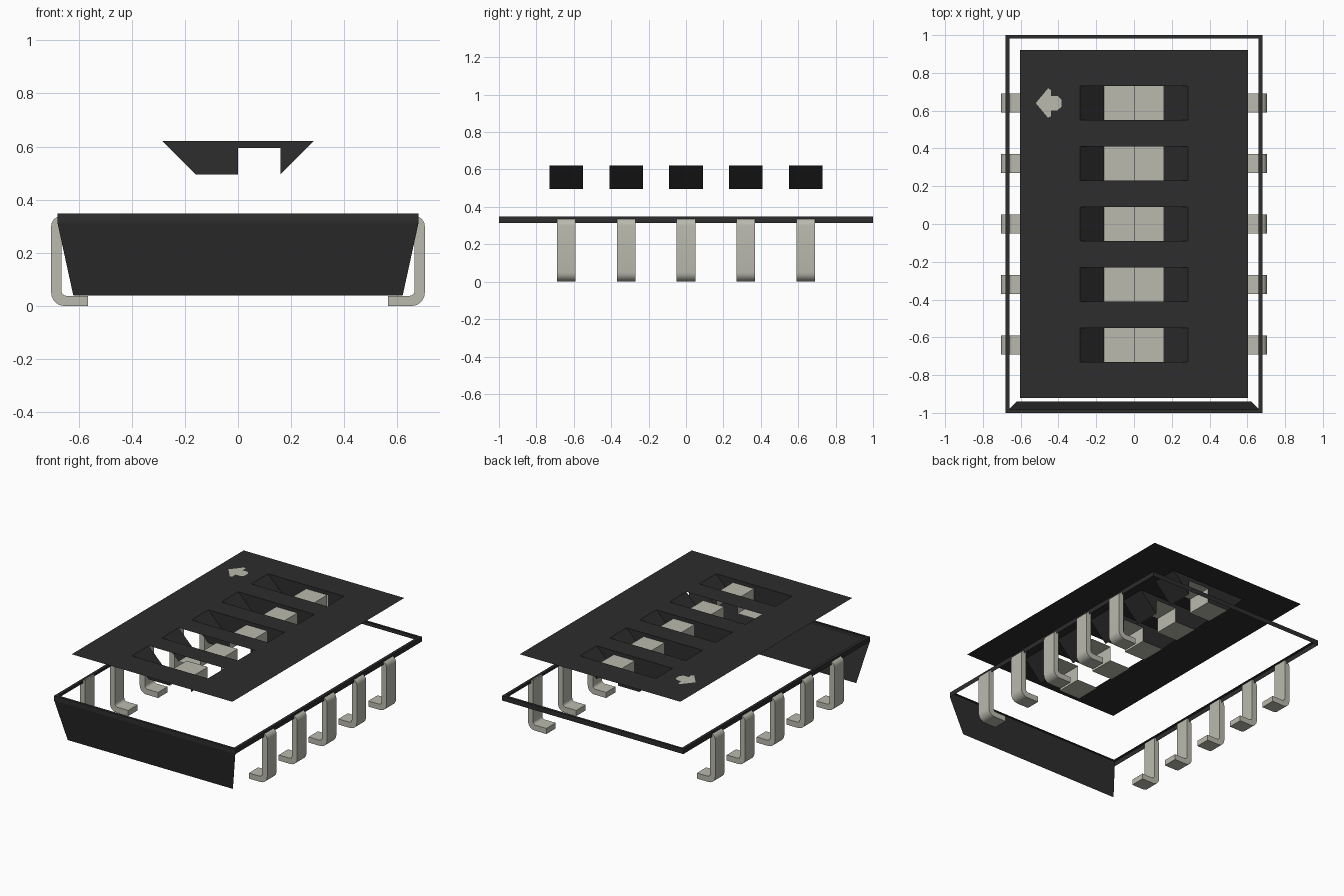
import bpy, bmesh, math

cube = bpy.data.objects.get("Cube")
if cube:
    bpy.data.objects.remove(cube, do_unlink=True)


def material(name, rgb):
    m = bpy.data.materials.new(name)
    m.use_nodes = True
    m.diffuse_color = (*rgb, 1)
    m.node_tree.nodes["Principled BSDF"].inputs["Base Color"].default_value = (*rgb, 1)
    return m


DARK = material("dark plastic", (0.026, 0.026, 0.026))
PALE = material("pale grey", (0.49, 0.49, 0.425))


def sheet(name, faces, mat):
    """Object made of flat polygons, welded where they touch."""
    bm = bmesh.new()
    for pts in faces:
        bm.faces.new([bm.verts.new(p) for p in pts])
    bmesh.ops.remove_doubles(bm, verts=bm.verts, dist=0.0001)
    me = bpy.data.meshes.new(name)
    bm.to_mesh(me)
    bm.free()
    me.materials.append(mat)
    ob = bpy.data.objects.new(name, me)
    bpy.context.collection.objects.link(ob)
    return ob


def rect(x, y, z):
    return [(-x, -y, z), (x, -y, z), (x, y, z), (-x, y, z)]


def loft(a, b):
    return [(a[i - 1], a[i], b[i], b[i - 1]) for i in range(len(a))]


def arc(cx, cz, r, start, end, n=6):
    angles = [math.radians(start + (end - start) * i / n) for i in range(n + 1)]
    return [(cx + r * math.cos(t), cz + r * math.sin(t)) for t in angles]


ROWS = [0.64, 0.32, 0.0, -0.32, -0.64]
TOP, FLOOR, KNOB = 0.62, 0.495, 0.595
HALF = 0.09      # half width of a well
WELL = 0.285     # half length of a well at the top
BASE = 0.16      # half length of a well at the floor

# Body rim: outer band with a narrow ledge on top
low, high = rect(0.68, 1.0, 0.315), rect(0.68, 1.0, 0.348)
sheet("body_rim", loft(low, high) + loft(high, rect(0.66, 0.983, 0.348)), DARK)

# Sloping front wall below the rim
sheet("front_wall", [[(-0.62, -0.94, 0.04), (0.62, -0.94, 0.04),
                      (0.68, -1.0, 0.315), (-0.68, -1.0, 0.315)]], DARK)

# Top plate with five rectangular openings
xs = [-0.603, -WELL, WELL, 0.603]
ys = sorted([-0.922, 0.922] + [y + s * HALF for y in ROWS for s in (-1, 1)])
plate = []
for i in range(3):
    for j in range(len(ys) - 1):
        if not (i == 1 and j % 2 == 1):
            plate.append([(xs[i], ys[j], TOP), (xs[i + 1], ys[j], TOP),
                          (xs[i + 1], ys[j + 1], TOP), (xs[i], ys[j + 1], TOP)])
sheet("top_plate", plate, DARK)

# Direction arrow on the plate
upper = [(-0.52, 0), (-0.455, 0.078), (-0.44, 0.07), (-0.44, 0.038), (-0.405, 0.038), (-0.385, 0.02)]
outline = upper + [(x, -y) for x, y in reversed(upper[1:])]
sheet("arrow_mark", [[(x, 0.64 + y, TOP + 0.002) for x, y in outline]], PALE)

# Switch wells and sliders
wall = [(-WELL, TOP), (-BASE, FLOOR), (0, FLOOR), (0, KNOB), (BASE, KNOB), (BASE, FLOOR), (WELL, TOP)]
for n, y in enumerate(ROWS, 1):
    a, b = y - HALF, y + HALF

    def strip(p, q):
        return [(p[0], a, p[1]), (q[0], a, q[1]), (q[0], b, q[1]), (p[0], b, p[1])]

    faces = [strip((s * WELL, TOP), (s * BASE, FLOOR)) for s in (-1, 1)]
    sides = {4: [], 5: [a]}.get(n, [a, b])
    faces += [[(x, side, z) for x, z in wall] for side in sides]
    sheet(f"switch_well_{n}", faces, DARK)
    path = [(-BASE, FLOOR), (0, FLOOR), (0, KNOB), (BASE - 0.002, KNOB), (BASE - 0.002, FLOOR)]
    sheet(f"slider_{n}", [strip(p, q) for p, q in zip(path, path[1:])], PALE)

# Bent metal pins along both sides
profile = ([(0.565, 0.0)] + arc(0.653, 0.05, 0.05, -90, 0) + arc(0.665, 0.3, 0.038, 0, 90)
           + [(0.665, 0.3)] + arc(0.645, 0.058, 0.02, 0, -90) + [(0.565, 0.038)])
for side, label in ((1, "left"), (-1, "right")):
    for n, y in enumerate(ROWS, 1):
        a = [(side * x, y - 0.05, z) for x, z in profile]
        b = [(side * x, y + 0.05, z) for x, z in profile]
        pin = sheet(f"{label}_pin_{n}", loft(a, b) + [a, b], PALE)
        bm = bmesh.new()
        bm.from_mesh(pin.data)
        bmesh.ops.recalc_face_normals(bm, faces=bm.faces)
        bm.to_mesh(pin.data)
        bm.free()
        bpy.ops.object.select_all(action="DESELECT")
        pin.select_set(True)
        bpy.context.view_layer.objects.active = pin
        bpy.ops.object.shade_smooth_by_angle(angle=math.radians(30))
